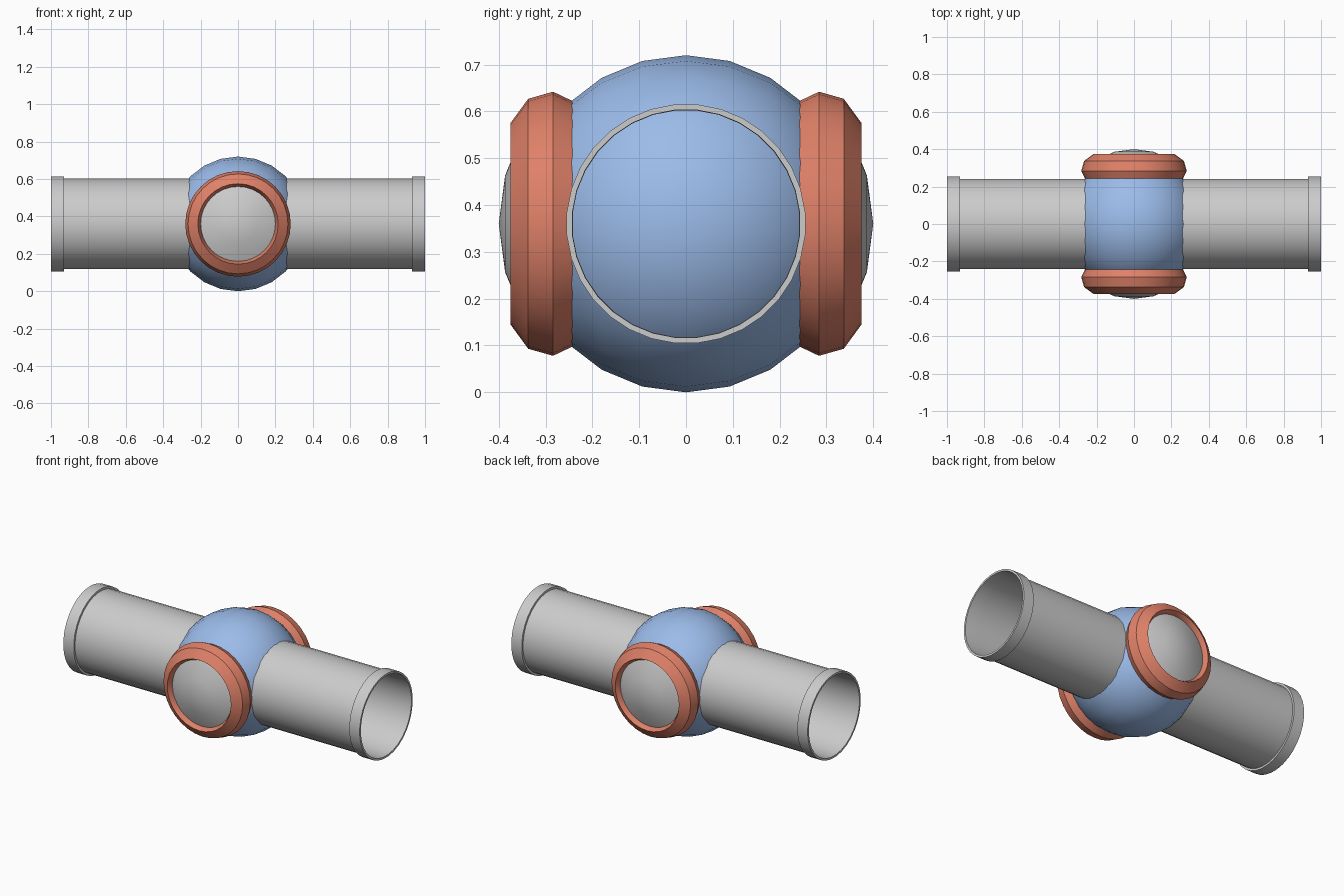
import bpy, bmesh
from math import sin, cos, radians, pi
from mathutils import Vector

if "Cube" in bpy.data.objects:
    bpy.data.objects.remove(bpy.data.objects["Cube"])

CZ = 0.36  # height of the hub centre


def material(name, rgb):
    m = bpy.data.materials.new(name)
    m.diffuse_color = (*rgb, 1)
    m.use_nodes = True
    m.node_tree.nodes["Principled BSDF"].inputs["Base Color"].default_value = m.diffuse_color
    return m


def lathe(name, profile, axis, seg, phase=0.0, mat=None, mirror=True, angle=30):
    """Revolve (distance along axis, radius) points about the x or y axis."""
    bm = bmesh.new()
    rings = []
    for d, r in profile:
        ring = []
        for i in range(1 if r < 1e-5 else seg):
            a = 2 * pi * (i + phase) / seg
            u, w = r * sin(a), r * cos(a)
            ring.append(bm.verts.new((d, u, w) if axis == 'X' else (u, d, w)))
        rings.append(ring)
    for p, q in zip(rings, rings[1:]):
        for i in range(seg):
            j = (i + 1) % seg
            quad = [p[i % len(p)], p[j % len(p)], q[j % len(q)], q[i % len(q)]]
            bm.faces.new(list(dict.fromkeys(quad)))
    bmesh.ops.remove_doubles(bm, verts=bm.verts, dist=1e-5)
    bmesh.ops.recalc_face_normals(bm, faces=bm.faces)
    # open surfaces: make sure the outside faces away from the hub axis
    if profile[0] != profile[-1]:
        f = max(bm.faces, key=lambda f: f.calc_center_median().length)
        c = f.calc_center_median()
        out = c if profile[0][1] < 1e-5 or profile[-1][1] < 1e-5 else (
            Vector((0, c.y, c.z)) if axis == 'X' else c)
        if f.normal.dot(out) < 0:
            bmesh.ops.reverse_faces(bm, faces=bm.faces)
    me = bpy.data.meshes.new(name)
    bm.to_mesh(me)
    bm.free()
    ob = bpy.data.objects.new(name, me)
    bpy.context.collection.objects.link(ob)
    ob.location.z = CZ
    if mat:
        me.materials.append(mat)
    bpy.ops.object.select_all(action='DESELECT')
    ob.select_set(True)
    bpy.context.view_layer.objects.active = ob
    bpy.ops.object.shade_smooth_by_angle(angle=radians(angle))
    if mirror:
        mod = ob.modifiers.new("mirror", 'MIRROR')
        mod.use_axis = (axis == 'X', axis == 'Y', False)
        mod.use_clip = False
        mod.use_mirror_merge = False
    return ob


def arc(radius, start, stop, step=15):
    return [(radius * cos(radians(a)), radius * sin(radians(a)))
            for a in range(start, stop + 1, step)]


blue = material("hub_blue", (0.33, 0.50, 0.82))
red = material("collar_red", (0.74, 0.22, 0.14))

# Spherical hub, poles along y
lathe("hub_sphere", arc(0.36, 0, 180), 'Y', 24, mat=blue, mirror=False)

# Open pipes on both sides
lathe("pipes", [(0.24, 0.243), (0.93, 0.243)], 'X', 32, 0.5)

# Raised rims on the pipe ends
lathe("pipe_rims", [(0.93, 0.243), (0.93, 0.256), (1.0, 0.256),
                    (1.0, 0.244), (0.93, 0.243)], 'X', 32, 0.5)

# Rounded collars around the front and back windows
lathe("window_collars", [(0.242, 0.262), (0.284, 0.282), (0.337, 0.267),
                         (0.375, 0.215), (0.345, 0.199), (0.242, 0.199),
                         (0.242, 0.262)], 'Y', 32, mat=red)

# Shallow domed windows
lathe("window_domes", arc(0.40, 0, 30), 'Y', 32)
